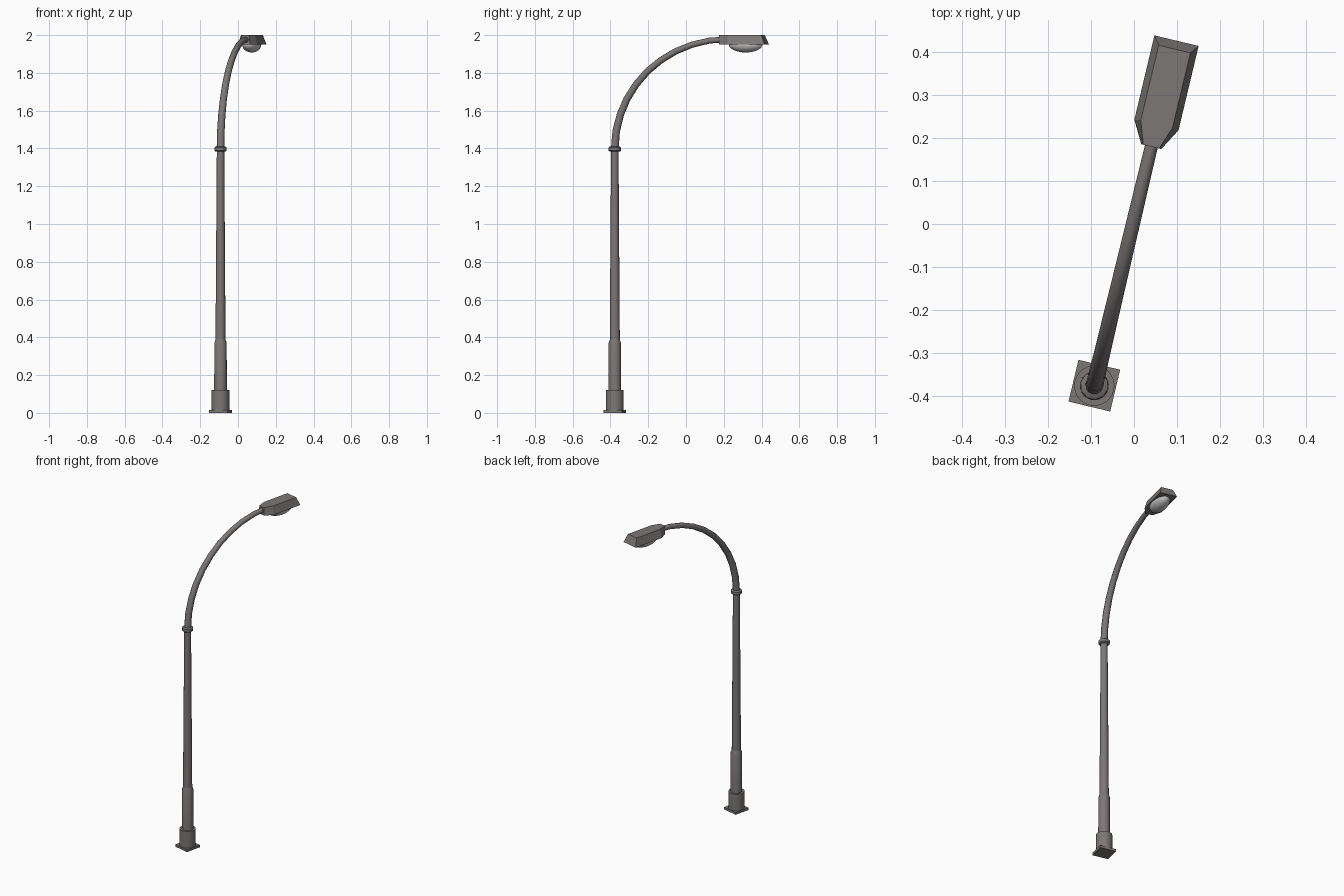
import bpy, bmesh, math
from mathutils import Matrix

if "Cube" in bpy.data.objects:
    bpy.data.objects.remove(bpy.data.objects["Cube"])

# Local frame: pole at the origin, arm along +y; then turned and moved into place
PLACE = Matrix.Translation((-0.0925, -0.377, 0)) @ Matrix.Rotation(math.radians(-13.4), 4, 'Z')


def material(name, rgb):
    m = bpy.data.materials.new(name)
    m.diffuse_color = (*rgb, 1)
    m.use_nodes = True
    m.node_tree.nodes["Principled BSDF"].inputs["Base Color"].default_value = m.diffuse_color
    return m


metal = material("warm_grey_metal", (0.20, 0.185, 0.183))
glass = material("pale_lamp_glass", (0.55, 0.55, 0.55))


def finish(name, bm, mat, smooth=False):
    bmesh.ops.recalc_face_normals(bm, faces=bm.faces)
    me = bpy.data.meshes.new(name)
    bm.to_mesh(me)
    bm.free()
    me.transform(PLACE)
    me.materials.append(mat)
    ob = bpy.data.objects.new(name, me)
    bpy.context.collection.objects.link(ob)
    if smooth:
        bpy.ops.object.select_all(action='DESELECT')
        ob.select_set(True)
        bpy.context.view_layer.objects.active = ob
        bpy.ops.object.shade_smooth_by_angle(angle=math.radians(40))
    return ob


def tube(name, rings, sides):
    """Closed tube through rings of (y, z, tilt from vertical, radius)."""
    bm = bmesh.new()
    loops = []
    for y, z, t, r in rings:
        loop = []
        for i in range(sides):
            a = 2 * math.pi * i / sides
            s = r * math.sin(a)
            loop.append(bm.verts.new((r * math.cos(a), y + s * math.cos(t), z - s * math.sin(t))))
        loops.append(loop)
    for lo, hi in zip(loops, loops[1:]):
        for i in range(sides):
            j = (i + 1) % sides
            bm.faces.new((lo[i], lo[j], hi[j], hi[i]))
    bm.faces.new(loops[0])
    bm.faces.new(loops[-1])
    return finish(name, bm, metal, True)


def upright(name, profile, sides):
    return tube(name, [(0, z, 0, r) for r, z in profile], sides)


# Square base plate
bm = bmesh.new()
bmesh.ops.create_cube(bm, size=1, matrix=Matrix.Translation((0, 0, 0.0075)) @ Matrix.Diagonal((0.1, 0.1, 0.015, 1)))
finish("base_plate", bm, metal)

# Base sleeve, lower pole, tapered pole, collar
upright("base_sleeve", [(0.047, 0.015), (0.047, 0.12)], 24)
upright("lower_pole", [(0.034, 0.12), (0.033, 0.37), (0.026, 0.39)], 16)
upright("pole", [(0.027, 0.38), (0.020, 1.39)], 16)
upright("collar", [(0.026, 1.383), (0.033, 1.388), (0.033, 1.405), (0.026, 1.41)], 10)

# Curved arm: quarter ellipse thinning toward the lamp
N, A, B = 10, 0.61, 0.578
arm = []
for i in range(N + 1):
    a = math.pi / 2 * i / N
    tilt = math.atan2(A * math.sin(a), B * math.cos(a))
    arm.append((A * (1 - math.cos(a)), 1.40 + B * math.sin(a), tilt, 0.021 - 0.006 * i / N))
tube("curved_arm", arm, 12)

# Lamp housing: six-sided outline, bottom wider than top
bm = bmesh.new()
bottom = [(0.024, 0.573), (0.053, 0.625), (0.053, 0.827)]
top = [(0.019, 0.573), (0.038, 0.627), (0.038, 0.807)]
rings = []
for half, z in ((bottom, 1.95), (top, 2.0)):
    outline = half + [(-x, y) for x, y in reversed(half)]
    rings.append([bm.verts.new((x, y, z)) for x, y in outline])
    bm.faces.new(rings[-1])
for i in range(6):
    j = (i + 1) % 6
    bm.faces.new((rings[0][i], rings[0][j], rings[1][j], rings[1][i]))
finish("lamp_housing", bm, metal)

# Rounded glass lens hanging under the housing
bm = bmesh.new()
bmesh.ops.create_uvsphere(bm, u_segments=24, v_segments=12, radius=1)
bmesh.ops.transform(bm, verts=bm.verts,
                    matrix=Matrix.Translation((0, 0.712, 1.951)) @ Matrix.Diagonal((0.048, 0.092, 0.043, 1)))
finish("lamp_lens", bm, glass, True)
